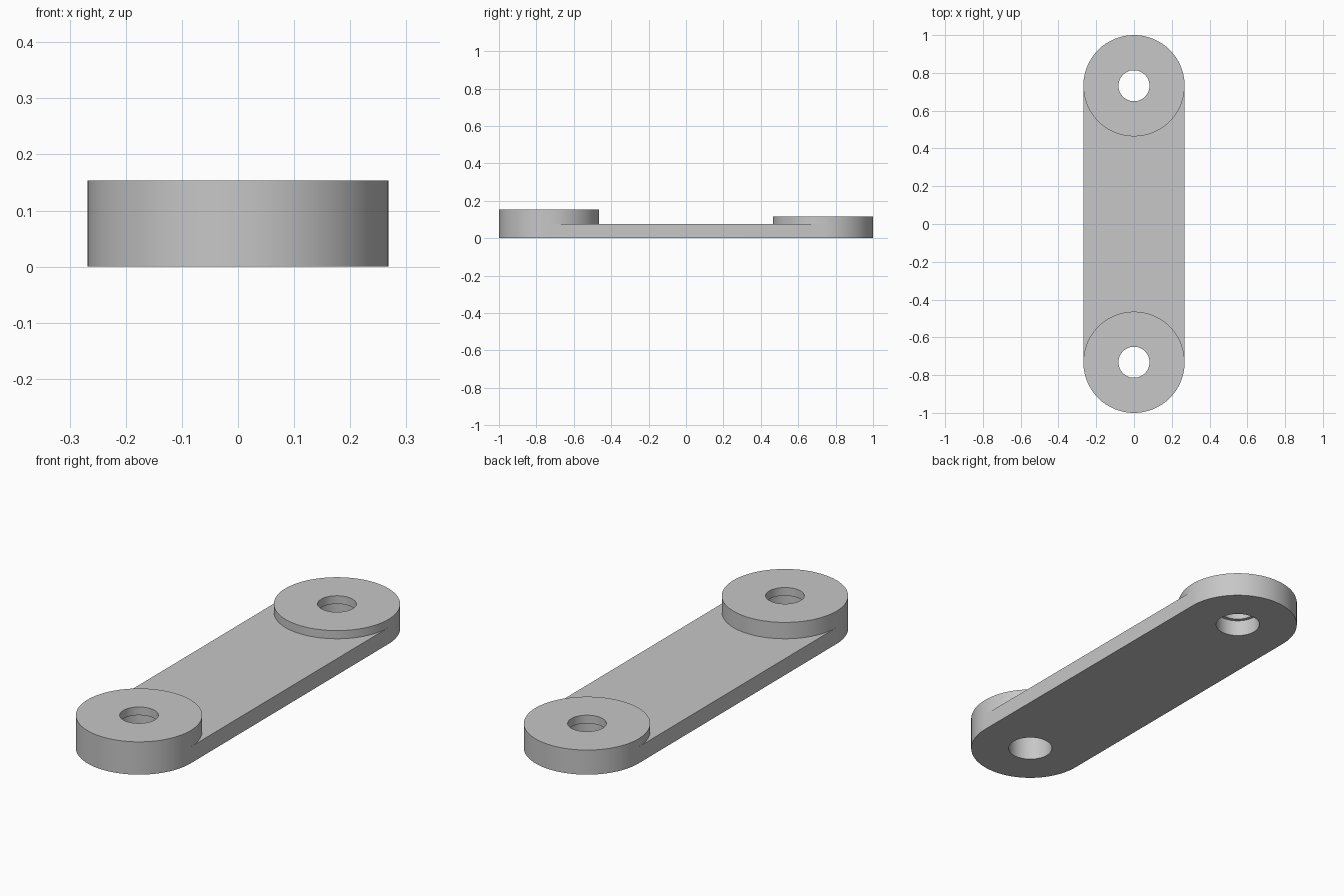
import bpy, bmesh, math

cube = bpy.data.objects.get("Cube")
if cube:
    bpy.data.objects.remove(cube, do_unlink=True)

UNIT = 0.0384          # one thickness step
PLATE = 2 * UNIT       # arm thickness
R = 0.268              # end radius
C = 1 - R              # distance of each pivot from the middle
PIN, BORE = 0.082, 0.098
SEG = 96

grey = bpy.data.materials.new("plain grey")
grey.use_nodes = True
colour = (0.57, 0.57, 0.57, 1)
grey.diffuse_color = colour
grey.node_tree.nodes["Principled BSDF"].inputs["Base Color"].default_value = colour

bm = bmesh.new()


def at(radius, i, y, z):
    a = 2 * math.pi * i / SEG
    return bm.verts.new((radius * math.cos(a), y + radius * math.sin(a), z))


def boss(side, height):
    """Turned end with a pin hole above a wider bore; open where the arm joins."""
    y = side * C
    profile = [(BORE, 0), (R, 0), (R, PLATE), (R, height),
               (PIN, height), (PIN, height - UNIT), (BORE, height - UNIT)]
    rings = [[at(r, i, y, z) for i in range(SEG)] for r, z in profile]
    for k, ring in enumerate(rings):
        nxt = rings[(k + 1) % len(rings)]
        for i in range(SEG):
            inward = (i < SEG // 2) == (side < 0)
            if k == 1 and inward:
                continue
            j = (i + 1) % SEG
            bm.faces.new((ring[i], ring[j], nxt[j], nxt[i]))


def web_face(z):
    """Flat panel between the two round ends."""
    half = SEG // 2
    front = [at(R, i, -C, z) for i in range(half + 1)]
    back = [at(R, i, C, z) for i in range(half, SEG + 1)]
    bm.faces.new(front + back)
    return front, back


# Round ends: tall at the front, lower at the back
boss(-1, 4 * UNIT)
boss(1, 3 * UNIT)

# Arm between them, with its two straight sides
f0, b0 = web_face(0)
f1, b1 = web_face(PLATE)
bm.faces.new((f0[0], b0[-1], b1[-1], f1[0]))
bm.faces.new((f0[-1], b0[0], b1[0], f1[-1]))

bmesh.ops.remove_doubles(bm, verts=bm.verts, dist=0.0001)
bmesh.ops.recalc_face_normals(bm, faces=bm.faces)

mesh = bpy.data.meshes.new("link_arm")
bm.to_mesh(mesh)
bm.free()
mesh.materials.append(grey)
arm = bpy.data.objects.new("link_arm", mesh)
bpy.context.collection.objects.link(arm)

bpy.ops.object.select_all(action='DESELECT')
arm.select_set(True)
bpy.context.view_layer.objects.active = arm
bpy.ops.object.shade_smooth_by_angle(angle=math.radians(30))
